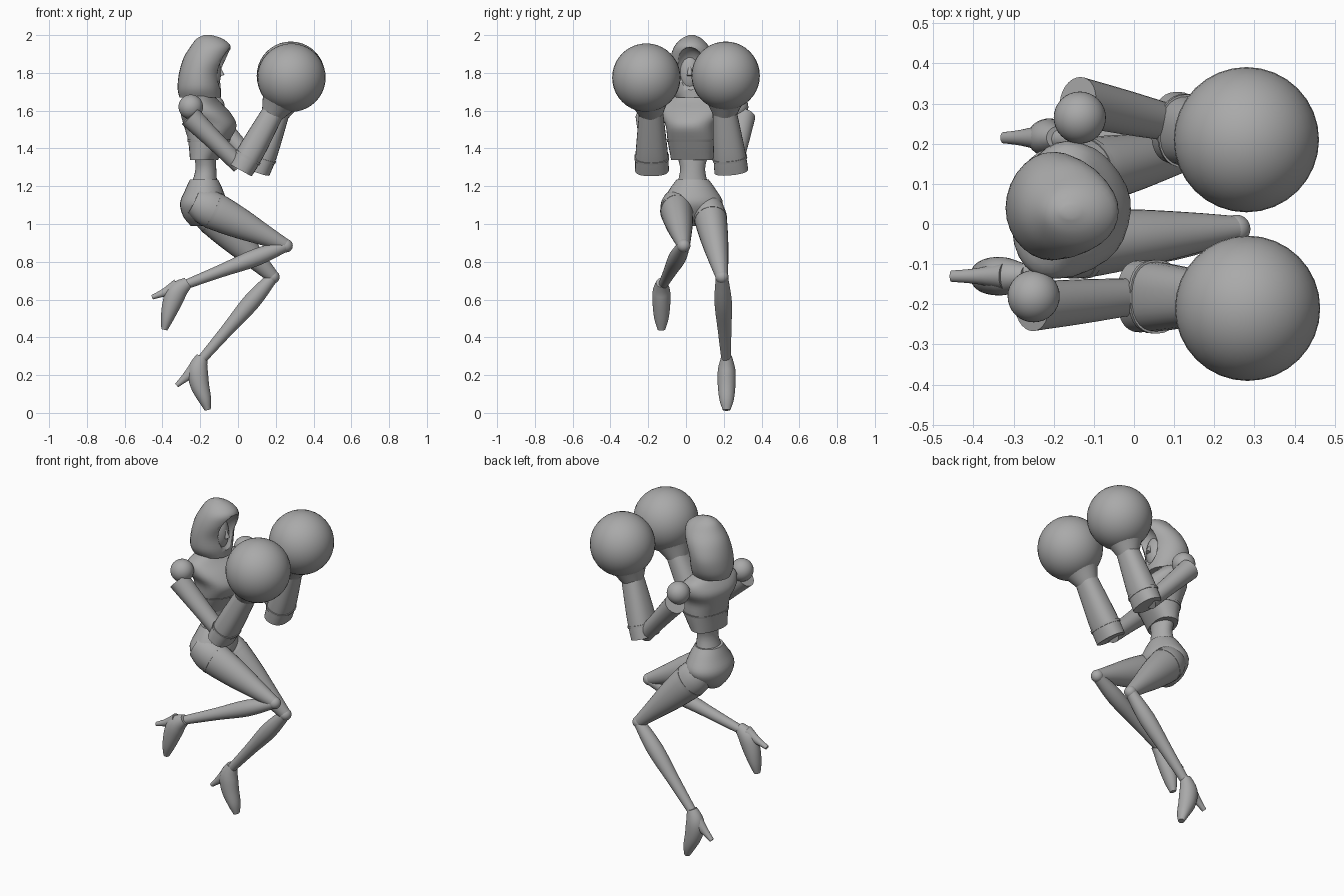
import bpy, bmesh, math
from mathutils import Vector

cube = bpy.data.objects.get("Cube")
if cube:
    bpy.data.objects.remove(cube, do_unlink=True)

grey = bpy.data.materials.new("plain grey")
grey.use_nodes = True
grey.diffuse_color = (0.4, 0.4, 0.4, 1)
grey.node_tree.nodes["Principled BSDF"].inputs["Base Color"].default_value = (0.4, 0.4, 0.4, 1)


def finish(name, bm, angle=40):
    bmesh.ops.recalc_face_normals(bm, faces=bm.faces)
    mesh = bpy.data.meshes.new(name)
    bm.to_mesh(mesh)
    bm.free()
    mesh.materials.append(grey)
    ob = bpy.data.objects.new(name, mesh)
    bpy.context.collection.objects.link(ob)
    bpy.ops.object.select_all(action="DESELECT")
    ob.select_set(True)
    bpy.context.view_layer.objects.active = ob
    bpy.ops.object.shade_smooth_by_angle(angle=math.radians(angle))
    return ob


def ball(name, pos, size):
    bm = bmesh.new()
    bmesh.ops.create_uvsphere(bm, u_segments=32, v_segments=20, radius=1)
    bmesh.ops.scale(bm, vec=size if isinstance(size, tuple) else (size,) * 3, verts=bm.verts)
    bmesh.ops.translate(bm, vec=pos, verts=bm.verts)
    return finish(name, bm)


def spline(a, b, c, d, t):
    return 0.5 * (2 * b + (c - a) * t + (2 * a - 5 * b + 4 * c - d) * t * t
                  + (3 * b - a - 3 * c + d) * t ** 3)


def loft(name, rings, side=(0, 1, 0), axis=None, steps=4, square=1.0, n=28, angle=40):
    """Skin through rings (x, y, z, half width, half depth)."""
    path = []
    last = len(rings) - 1
    for i in range(last):
        quad = [rings[max(0, min(last, k))] for k in (i - 1, i, i + 1, i + 2)]
        path += [[spline(*p, s / steps) for p in zip(*quad)] for s in range(steps)]
    path.append(list(rings[-1]))
    bm = bmesh.new()
    loops = []
    for i, p in enumerate(path):
        before, after = path[max(i - 1, 0)], path[min(i + 1, len(path) - 1)]
        t = Vector(axis) if axis else Vector(after[:3]) - Vector(before[:3])
        t.normalize()
        u = Vector(side)
        u = (u - t * u.dot(t)).normalized()
        v = t.cross(u)
        loop = []
        for k in range(n):
            c, s = math.cos(k * math.tau / n), math.sin(k * math.tau / n)
            c = math.copysign(abs(c) ** square, c)
            s = math.copysign(abs(s) ** square, s)
            loop.append(bm.verts.new(Vector(p[:3]) + u * p[3] * c + v * p[4] * s))
        loops.append(loop)
    for lo, hi in zip(loops, loops[1:]):
        for k in range(n):
            bm.faces.new((lo[k], lo[(k + 1) % n], hi[(k + 1) % n], hi[k]))
    bm.faces.new(loops[0])
    bm.faces.new(loops[-1])
    return finish(name, bm, angle)


def limb(name, start, end, profile, **kw):
    """Straight limb; profile holds (fraction, half width, half depth)."""
    a, b = Vector(start), Vector(end)
    return loft(name, [(*a.lerp(b, f), w, d) for f, w, d in profile], **kw)


UP = (0, 0, 1)
TWIST = (0.25, 0.97, 0)

# Hood with a hollowed opening, and the face inside it
hood = loft("hood", [
    (-0.20, 0.04, 1.67, 0.10, 0.11), (-0.205, 0.04, 1.72, 0.127, 0.115),
    (-0.20, 0.045, 1.80, 0.135, 0.112), (-0.17, 0.04, 1.88, 0.122, 0.118),
    (-0.145, 0.03, 1.94, 0.092, 0.106), (-0.15, 0.03, 1.98, 0.055, 0.07),
    (-0.16, 0.03, 2.0, 0.015, 0.02)], axis=UP)
cutter = ball("hood_cutter", (-0.035, 0.02, 1.81), (0.095, 0.09, 0.125))
cut = hood.modifiers.new("opening", "BOOLEAN")
cut.object = cutter
cut.solver = "EXACT"
bpy.context.view_layer.objects.active = hood
bpy.ops.object.modifier_apply(modifier="opening")
bpy.data.objects.remove(cutter, do_unlink=True)
ball("face", (-0.165, 0.02, 1.80), (0.075, 0.07, 0.115))
limb("nose", (-0.10, 0.02, 1.83), (-0.085, 0.02, 1.785),
     [(0, 0.008, 0.008), (1, 0.015, 0.014)])
limb("neck", (-0.19, 0.035, 1.60), (-0.19, 0.035, 1.74), [(0, 0.06, 0.06), (1, 0.05, 0.05)])

# Torso, waist and hips
loft("torso", [
    (-0.18, 0.035, 1.34, 0.115, 0.068), (-0.155, 0.033, 1.44, 0.13, 0.105),
    (-0.147, 0.03, 1.52, 0.135, 0.137), (-0.172, 0.035, 1.59, 0.17, 0.125),
    (-0.19, 0.035, 1.65, 0.16, 0.08), (-0.19, 0.035, 1.69, 0.07, 0.05)],
    side=TWIST, axis=UP, square=0.85)
loft("underbust_band", [
    (-0.156, 0.033, 1.435, 0.132, 0.107), (-0.153, 0.033, 1.447, 0.135, 0.112)],
    side=TWIST, axis=UP, square=0.85, steps=1)
loft("waist", [
    (-0.175, 0.035, 1.37, 0.085, 0.058), (-0.17, 0.035, 1.29, 0.066, 0.055),
    (-0.18, 0.035, 1.20, 0.085, 0.07)], axis=UP)
loft("hips", [
    (-0.18, 0.035, 1.235, 0.085, 0.075), (-0.18, 0.035, 1.18, 0.125, 0.10),
    (-0.185, 0.035, 1.11, 0.16, 0.122), (-0.195, 0.035, 1.04, 0.12, 0.095),
    (-0.20, 0.035, 0.99, 0.05, 0.05)], axis=UP)

# Arms: shoulder, upper arm, flared forearm cuff and round glove
arms = {
    "right": dict(shoulder=(-0.25, -0.18, 1.62), top=(-0.255, -0.205, 1.57),
                  elbow=(0.01, -0.18, 1.31), cuff=(0.015, -0.18, 1.285),
                  wrist=(0.185, -0.185, 1.59), glove=(0.283, -0.21, 1.775)),
    "left": dict(shoulder=(-0.135, 0.265, 1.62), top=(-0.14, 0.305, 1.57),
                 elbow=(0.10, 0.25, 1.30), cuff=(0.105, 0.24, 1.28),
                 wrist=(0.215, 0.205, 1.59), glove=(0.28, 0.21, 1.785)),
}
for s, p in arms.items():
    ball(s + "_shoulder", p["shoulder"], 0.065)
    limb(s + "_upper_arm", p["top"], p["elbow"],
         [(0, 0.062, 0.06), (0.5, 0.055, 0.05), (1, 0.045, 0.045)])
    limb(s + "_forearm", p["cuff"], p["wrist"],
         [(0, 0.09, 0.066), (0.35, 0.084, 0.07), (1, 0.064, 0.058)], square=0.85)
    limb(s + "_cuff_rim", p["cuff"], p["wrist"],
         [(0.2, 0.092, 0.073), (0.24, 0.092, 0.074)], square=0.85, steps=1)
    limb(s + "_glove_neck", p["wrist"], p["glove"],
         [(-0.1, 0.06, 0.055), (0.02, 0.07, 0.066), (0.35, 0.105, 0.1), (0.6, 0.145, 0.145)])
    ball(s + "_glove", p["glove"], 0.181)

# Legs: thigh, hip strap, knee, calf and heeled shoe
legs = {
    "right": dict(hip=(-0.19, -0.055, 1.10), knee=(0.255, -0.012, 0.885),
                  ankle=(-0.27, -0.12, 0.682),
                  shoe=[(-0.265, 0.69), (-0.32, 0.645), (-0.35, 0.58), (-0.375, 0.50), (-0.39, 0.44)],
                  heel=[(-0.32, 0.665), (-0.39, 0.637), (-0.455, 0.612)], y=-0.13),
    "left": dict(hip=(-0.17, 0.12, 1.08), knee=(0.185, 0.19, 0.72),
                 ankle=(-0.19, 0.212, 0.285),
                 shoe=[(-0.19, 0.30), (-0.212, 0.23), (-0.203, 0.15), (-0.175, 0.07), (-0.16, 0.015)],
                 heel=[(-0.215, 0.24), (-0.28, 0.185), (-0.325, 0.145)], y=0.215),
}
for s, p in legs.items():
    limb(s + "_thigh", p["hip"], p["knee"],
         [(-0.1, 0.06, 0.07), (0.08, 0.085, 0.098), (0.4, 0.075, 0.085),
          (0.75, 0.052, 0.055), (1, 0.032, 0.034)])
    limb(s + "_thigh_strap", p["hip"], p["knee"],
         [(0.13, 0.088, 0.1), (0.16, 0.087, 0.099)], steps=1)
    ball(s + "_knee", p["knee"], 0.035)
    limb(s + "_calf", p["knee"], p["ankle"],
         [(0, 0.032, 0.03), (0.3, 0.046, 0.046), (0.65, 0.036, 0.034), (1, 0.025, 0.025)])
    widths = [(0.028, 0.03), (0.046, 0.052), (0.047, 0.05), (0.038, 0.034), (0.02, 0.016)]
    loft(s + "_shoe", [(x, p["y"], z, *w) for (x, z), w in zip(p["shoe"], widths)])
    widths = [(0.035, 0.045), (0.02, 0.022), (0.014, 0.012)]
    loft(s + "_heel", [(x, p["y"], z, *w) for (x, z), w in zip(p["heel"], widths)])
